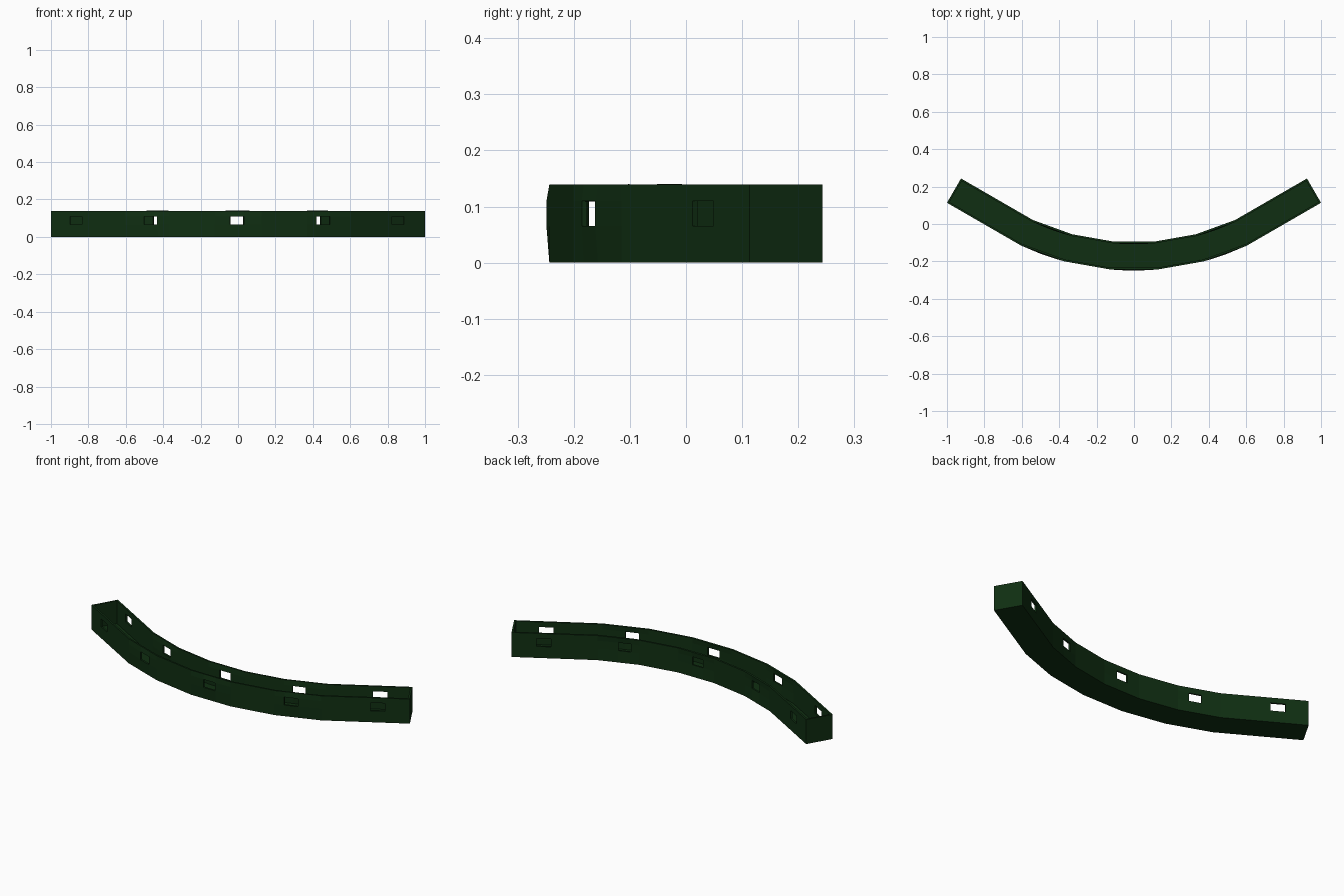
import bpy, bmesh
from math import sin, cos, radians

cube = bpy.data.objects.get("Cube")
if cube:
    bpy.data.objects.remove(cube, do_unlink=True)

RADIUS = 1.43        # front wall radius
WIDTH = 0.15         # trough width
CENTRE_Y = 1.181     # bend centre
BEND = 25            # the curve turns straight beyond this angle
END = 43.3
STEP = radians(1) * RADIUS
HEIGHTS = [0, 0.065, 0.11, 0.139]
WINDOWS = [-37.15, -19.1, -0.25, 18.6, 36.65]
HALF_WINDOW = 1.5


def wall_point(s, back, bulged):
    """Plan position at station s; bulged points lie on the true arc."""
    side = 1 if s > 0 else -1
    if abs(s) <= BEND:
        r = RADIUS - (WIDTH / cos(radians(5)) if back else 0)
        if not bulged:
            r *= cos(radians(5)) / cos(radians(s - 10 * round(s / 10)))
        return r * sin(radians(s)), CENTRE_Y - r * cos(radians(s))
    d = (abs(s) - BEND) * STEP
    slope, offset = radians(30), WIDTH if back else 0
    x = RADIUS * sin(radians(BEND)) + d * cos(slope) - offset * sin(slope)
    y = CENTRE_Y - RADIUS * cos(radians(BEND)) + d * sin(slope) + offset * cos(slope)
    return side * x, y


def in_window(s):
    return any(abs(s - w) < HALF_WINDOW for w in WINDOWS)


# Stations along the trough: facet corners and window edges
stations = [sign * a for a in (5, 15, BEND, END) for sign in (-1, 1)]
edges = [w + k * HALF_WINDOW for w in WINDOWS for k in (-1, 1)]
stations = sorted(stations + edges)

bm = bmesh.new()
walls = []
for back in (False, True):
    columns = []
    for s in stations:
        column = []
        for row, z in enumerate(HEIGHTS):
            bulged = s in edges and row in (1, 2)
            column.append(bm.verts.new((*wall_point(s, back, bulged), z)))
        columns.append(column)
    walls.append(columns)

# Front and back walls with window openings, and the floor
front, rear = walls
for i in range(len(stations) - 1):
    middle = (stations[i] + stations[i + 1]) / 2
    for row in range(3):
        if row == 1 and in_window(middle):
            continue
        for w in walls:
            bm.faces.new((w[i][row], w[i + 1][row], w[i + 1][row + 1], w[i][row + 1]))
    bm.faces.new((front[i][0], rear[i][0], rear[i + 1][0], front[i + 1][0]))

# End walls
for i in (0, -1):
    for row in range(3):
        bm.faces.new((front[i][row], rear[i][row], rear[i][row + 1], front[i][row + 1]))

# Make normals point outward
bmesh.ops.recalc_face_normals(bm, faces=bm.faces[:])
bm.normal_update()
floor_face = min(bm.faces, key=lambda f: f.calc_center_median().z)
if floor_face.normal.z > 0:
    bmesh.ops.reverse_faces(bm, faces=bm.faces[:])

mesh = bpy.data.meshes.new("curved_trough")
bm.to_mesh(mesh)
bm.free()
trough = bpy.data.objects.new("curved_trough", mesh)
bpy.context.collection.objects.link(trough)

# Sheet thickness, added inward
shell = trough.modifiers.new("wall_thickness", 'SOLIDIFY')
shell.thickness = 0.01
shell.offset = -1
shell.use_even_offset = True

colour = (0.005, 0.028, 0.006, 1)
green = bpy.data.materials.new("dark_green")
green.use_nodes = True
green.diffuse_color = colour
green.node_tree.nodes["Principled BSDF"].inputs["Base Color"].default_value = colour
mesh.materials.append(green)
